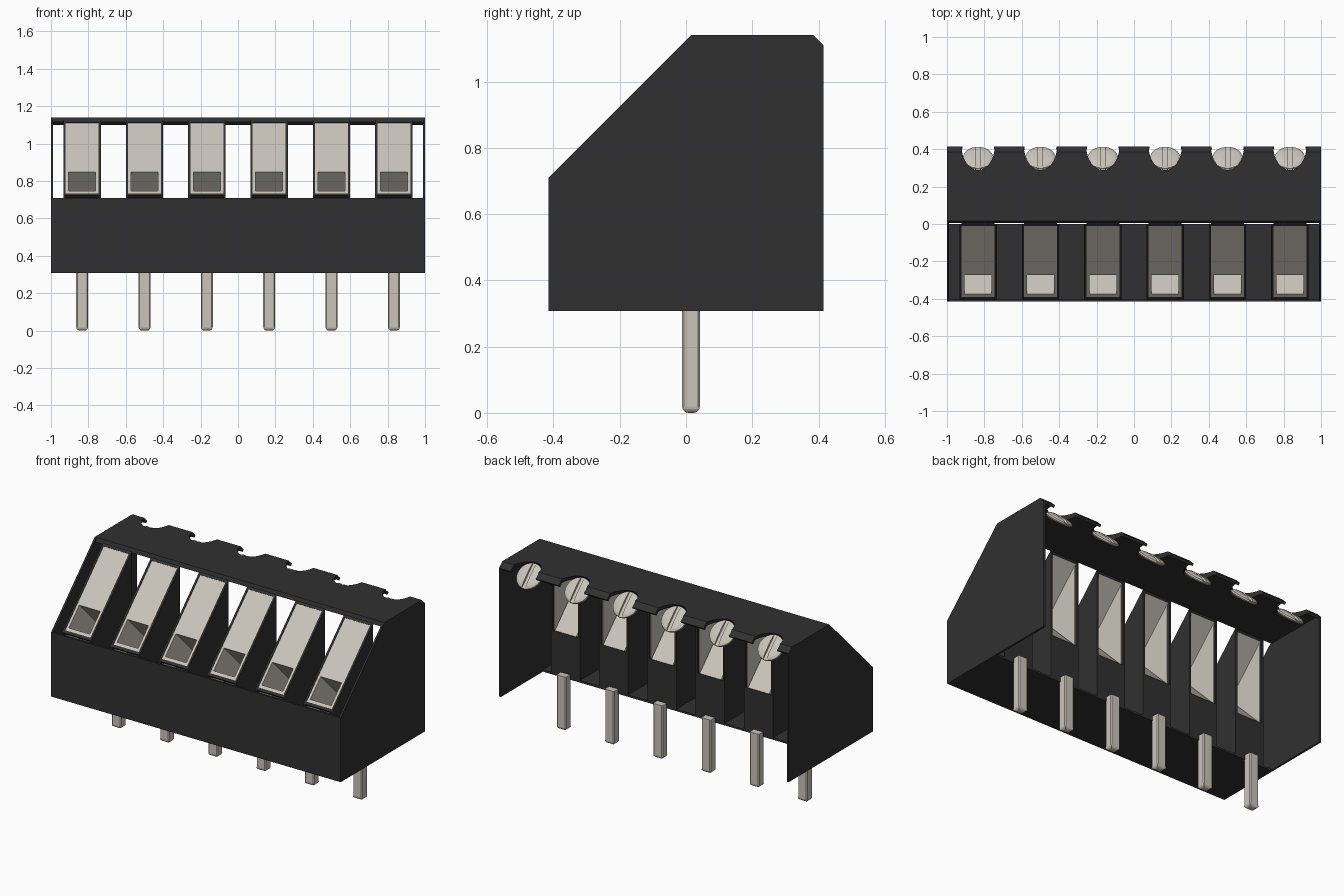
import bpy, bmesh, math
from mathutils import Matrix, Vector

cube = bpy.data.objects.get("Cube")
if cube:
    bpy.data.objects.remove(cube, do_unlink=True)


def material(name, rgb, metallic=0.0):
    m = bpy.data.materials.new(name)
    m.use_nodes = True
    m.diffuse_color = (*rgb, 1)
    m.node_tree.nodes["Principled BSDF"].inputs["Base Color"].default_value = (*rgb, 1)
    return m


BLACK = material("black plastic", (0.03, 0.03, 0.03))
METAL = material("warm grey metal", (0.585, 0.558, 0.497))


def prism(bm, profile, x0, x1):
    """Extrude a (y, z) outline along x."""
    a = [bm.verts.new((x0, y, z)) for y, z in profile]
    b = [bm.verts.new((x1, y, z)) for y, z in profile]
    n = len(profile)
    bm.faces.new(a)
    bm.faces.new(b[::-1])
    for i in range(n):
        j = (i + 1) % n
        bm.faces.new((a[j], a[i], b[i], b[j]))


def rect(y0, y1, z0, z1):
    return [(y0, z0), (y1, z0), (y1, z1), (y0, z1)]


def slab(p, q, t):
    """Thin strip from p to q, thickened by t to the left of the direction."""
    d = (Vector(q) - Vector(p)).normalized()
    n = Vector((-d.y, d.x)) * t
    return [p, q, (q[0] + n.x, q[1] + n.y), (p[0] + n.x, p[1] + n.y)]


def mesh_from(name, bm, mat):
    bmesh.ops.recalc_face_normals(bm, faces=bm.faces)
    me = bpy.data.meshes.new(name)
    bm.to_mesh(me)
    bm.free()
    me.materials.append(mat)
    return me


def place(name, me, loc=(0, 0, 0)):
    ob = bpy.data.objects.new(name, me)
    ob.location = loc
    bpy.context.collection.objects.link(ob)
    return ob


def build(name, parts, mat):
    bm = bmesh.new()
    for profile, x0, x1 in parts:
        prism(bm, profile, x0, x1)
    return mesh_from(name, bm, mat)


def cut(ob, cutter):
    m = ob.modifiers.new("cut", "BOOLEAN")
    m.operation, m.object, m.solver = "DIFFERENCE", cutter, "EXACT"
    cutter.hide_render = True
    cutter.hide_set(True)


CENTRES = [(i - 2.5) / 3 for i in range(6)]
F, B, Z0, ZF, ZT = -0.415, 0.415, 0.308, 0.71, 1.14
T = 0.012

# Housing: two end walls, front wall and floor
end = [(F, Z0), (B, Z0), (B, 1.11), (0.385, ZT), (0.015, ZT), (F, ZF)]
for name, x in (("right_end_wall", -1), ("left_end_wall", 1 - T)):
    place(name, build(name, [(end, x, x + T)], BLACK))
place("front_wall", build("front_wall", [(rect(F, F + T, Z0, ZF), -0.99, 0.99)], BLACK))
place("floor", build("floor", [(rect(F + T, 0.0, Z0, Z0 + T), -0.99, 0.99)], BLACK))

# Top plate, scalloped around the screws
top = [(0.015, ZT), (0.005, 1.115), (0.385, 1.115), (0.405, 1.098), (B, 1.11), (0.385, ZT)]
plate = place("top_plate", build("top_plate", [(top, -0.99, 0.99)], BLACK))
SCREW_Y, SCREW_Z = 0.353, 1.08
TILT = Matrix.Rotation(math.radians(-45), 4, "X")
bm = bmesh.new()
for cx in CENTRES:
    bmesh.ops.create_cone(bm, cap_ends=True, segments=32, radius1=0.088, radius2=0.088, depth=0.5,
                          matrix=Matrix.Translation((cx, SCREW_Y, SCREW_Z)) @ TILT)
cut(plate, place("scallop_cutter", mesh_from("scallop_cutter", bm, BLACK)))

# Plastic pocket: side cheeks, top and bottom lips, rear panel
W, I = 0.1, 0.088
cheek = [(F + T, Z0 + T), (0.0, Z0 + T), (0.0, 1.125), (F + T, ZF + T)]
pocket = build("pocket", [
    (cheek, -W, -I), (cheek, I, W),
    (slab((-0.012, 1.113), (0.0, 1.125), -0.012), -I, I),
    (slab((F + T, ZF + T), (F + T + 0.012, ZF + T + 0.012), -0.02), -I, I),
    (rect(-T, 0.0, Z0 + T, 0.585), -I, I),
], BLACK)

# Metal insert: sloped face around a square wire tunnel, with side liners
H, S = 0.0725, 0.004


def slope(y):
    return (y, y + 1.121)


lo, hi = -0.375, -0.272
liner = [(F + 0.03, 0.5), (-T - 0.002, 0.5), (-T - 0.002, 1.10), (F + 0.03, ZF + 0.02)]
floor_end, roof_end = (-0.014, slope(lo)[1] + lo + 0.014), (-0.005, slope(hi)[1] + hi + 0.005)
tunnel = [slope(lo), floor_end, roof_end, slope(hi)]
insert = build("metal_insert", [
    (slab(slope(F + T + 0.011), slope(lo), -S), -I, I),
    (slab(slope(hi), slope(-0.010), -S), -I, I),
    (slab(slope(lo), slope(hi), -S), -I, -H),
    (slab(slope(lo), slope(hi), -S), H, I),
    (slab(slope(lo), floor_end, -S), -H, H),
    (slab(slope(hi), roof_end, S), -H, H),
    (tunnel, -H - S, -H), (tunnel, H, H + S),
    (liner, -I, -I + S), (liner, I - S, I),
], METAL)

# Solder pin with rounded tip
bm = bmesh.new()
prism(bm, rect(-0.012, 0.042, 0.0, Z0 + 0.03), -0.032, 0.032)
bmesh.ops.bevel(bm, geom=[e for e in bm.edges if all(v.co.z < 0.01 for v in e.verts)],
                offset=0.02, segments=4, profile=0.5, affect="EDGES")
bmesh.ops.bevel(bm, geom=[e for e in bm.edges if abs(e.verts[0].co.z - e.verts[1].co.z) > 0.2],
                offset=0.006, segments=1, affect="EDGES")
pin = mesh_from("pin", bm, METAL)

# Slotted screw head with a softly domed edge
bm = bmesh.new()
rings = [(0.075, -0.012), (0.082, -0.004), (0.080, 0.004), (0.066, 0.011), (0.04, 0.015)]
loops = [[bm.verts.new((r * math.cos(a * math.tau / 32), r * math.sin(a * math.tau / 32), z))
          for a in range(32)] for r, z in rings]
for p, q in zip(loops, loops[1:]):
    for i in range(32):
        j = (i + 1) % 32
        bm.faces.new((p[i], p[j], q[j], q[i]))
bm.faces.new(loops[0][::-1])
bm.faces.new(loops[-1])
screw = mesh_from("screw", bm, METAL)
bm = bmesh.new()
for cx in CENTRES:
    bmesh.ops.create_cube(bm, size=1, matrix=Matrix.Translation((cx, SCREW_Y, SCREW_Z)) @ TILT
                          @ Matrix.Translation((0, 0, 0.02)) @ Matrix.Diagonal((0.024, 0.3, 0.036, 1)))
slot_cutter = place("slot_cutter", mesh_from("slot_cutter", bm, METAL))

# Repeat every pole along the block
for i, cx in enumerate(CENTRES, 1):
    place(f"pocket_{i}", pocket, (cx, 0, 0))
    place(f"metal_insert_{i}", insert, (cx, 0, 0))
    place(f"pin_{i}", pin, (cx, 0, 0))
    s = place(f"screw_{i}", screw)
    s.matrix_world = Matrix.Translation((cx, SCREW_Y, SCREW_Z)) @ TILT
    cut(s, slot_cutter)
